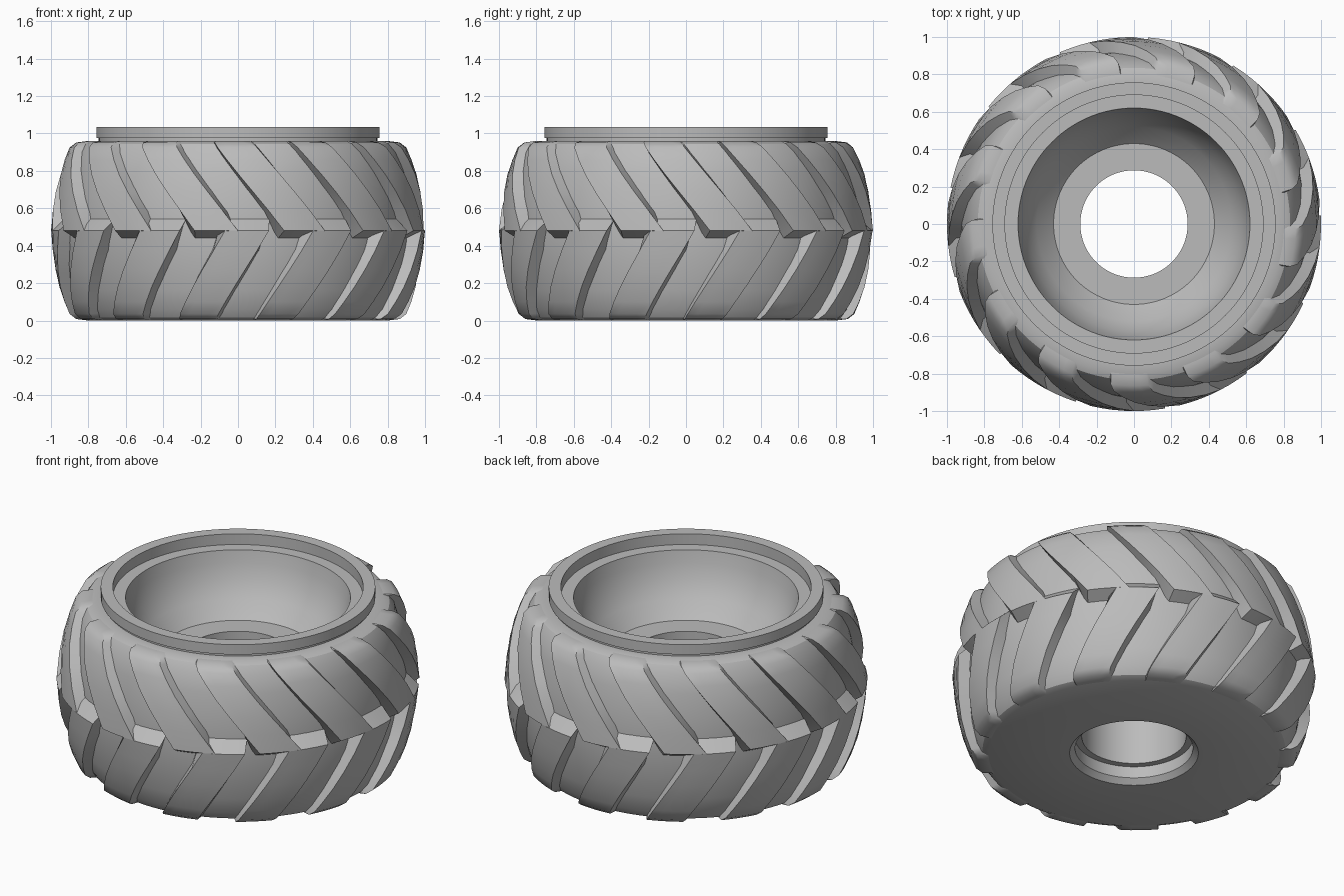
import bpy, bmesh, math

if "Cube" in bpy.data.objects:
    bpy.data.objects.remove(bpy.data.objects["Cube"])

LUGS = 13
PITCH = 360 / LUGS
MID = 0.48           # height of the tread centre line
SEG = 104

grey = bpy.data.materials.new("rubber_grey")
grey.diffuse_color = (0.5, 0.5, 0.5, 1)
grey.use_nodes = True
grey.node_tree.nodes["Principled BSDF"].inputs["Base Color"].default_value = grey.diffuse_color


def finish(bm, name, angle):
    bmesh.ops.recalc_face_normals(bm, faces=bm.faces)
    mesh = bpy.data.meshes.new(name)
    bm.to_mesh(mesh)
    bm.free()
    mesh.materials.append(grey)
    ob = bpy.data.objects.new(name, mesh)
    bpy.context.collection.objects.link(ob)
    bpy.ops.object.select_all(action='DESELECT')
    ob.select_set(True)
    bpy.context.view_layer.objects.active = ob
    bpy.ops.object.shade_smooth_by_angle(angle=math.radians(angle))
    return ob


def polar(r, deg, z):
    a = math.radians(deg - 90)      # zero degrees faces the front
    return (r * math.cos(a), r * math.sin(a), z)


def revolve(profile, name, seg):
    """Closed (radius, height) profile spun around the z axis."""
    bm = bmesh.new()
    rings = [[bm.verts.new(polar(r, 360 * i / seg, z)) for i in range(seg)] for r, z in profile]
    for a, b in zip(rings, rings[1:] + rings[:1]):
        for i in range(seg):
            j = (i + 1) % seg
            bm.faces.new((a[i], a[j], b[j], b[i]))
    return finish(bm, name, 30)


# Tyre carcass, raised lip, bowl and stepped centre hole
carcass = [(0.355, 0), (0.80, 0), (0.835, 0.015), (0.865, 0.06), (0.895, 0.16), (0.92, 0.30),
           (0.93, 0.42), (0.93, 0.54), (0.92, 0.66), (0.895, 0.80), (0.865, 0.90),
           (0.835, 0.945), (0.80, 0.96), (0.745, 0.96)]
lip = [(0.745, 0.975), (0.757, 0.975), (0.757, 1.035), (0.69, 1.035), (0.69, 0.97)]
bowl = [(0.62, 0.97), (0.605, 0.90), (0.575, 0.81), (0.52, 0.72), (0.43, 0.63)]
hole = [(0.287, 0.63), (0.287, 0.10), (0.325, 0.10), (0.325, 0.03)]
revolve(carcass + lip + bowl + hole, "tyre_body", SEG)

# Tread lug section from shoulder to centre: outer and buried skin
OUTER = [(0.81, 0.001), (0.865, 0.008), (0.90, 0.035), (0.928, 0.10), (0.955, 0.18),
         (0.975, 0.27), (0.99, 0.37), (1.0, 0.48)]
INNER = [(0.78, 0.001), (0.80, 0.012), (0.825, 0.04), (0.855, 0.10), (0.88, 0.18),
         (0.90, 0.27), (0.91, 0.38), (0.91, 0.48)]
ACROSS = 4


def tread(name, upper, left, width, sweep, tip):
    """Ring of slanted lugs; left is the centre-line angle of the left wall."""
    bm = bmesh.new()
    for n in range(LUGS):
        skins = []
        for pts, flare in ((OUTER, 0), (INNER, 1.2)):
            skin = []
            for k, (r, z) in enumerate(pts):
                lean = -sweep * (1 - z / MID) ** 1.05
                if flare and k == len(pts) - 1:
                    z += tip            # sloped end at the centre line
                a0 = n * PITCH + left + lean - flare
                w = width + 2 * flare
                h = 2 * MID - z if upper else z
                skin.append([bm.verts.new(polar(r, a0 + w * i / ACROSS, h))
                             for i in range(ACROSS + 1)])
            skins.append(skin)
        out, inn = skins
        last = len(out) - 1
        for k in range(last):
            for s in (out, inn):
                for i in range(ACROSS):
                    bm.faces.new((s[k][i], s[k][i + 1], s[k + 1][i + 1], s[k + 1][i]))
            for i in (0, ACROSS):       # side walls
                bm.faces.new((out[k][i], out[k + 1][i], inn[k + 1][i], inn[k][i]))
        for k in (0, last):             # end walls
            for i in range(ACROSS):
                bm.faces.new((out[k][i], out[k][i + 1], inn[k][i + 1], inn[k][i]))
    return finish(bm, name, 32)


tread("lower_tread_lugs", False, -4.0, 13.5, 17.5, 0.08)
tread("upper_tread_lugs", True, 14.3, 13.4, 23.0, 0.05)
